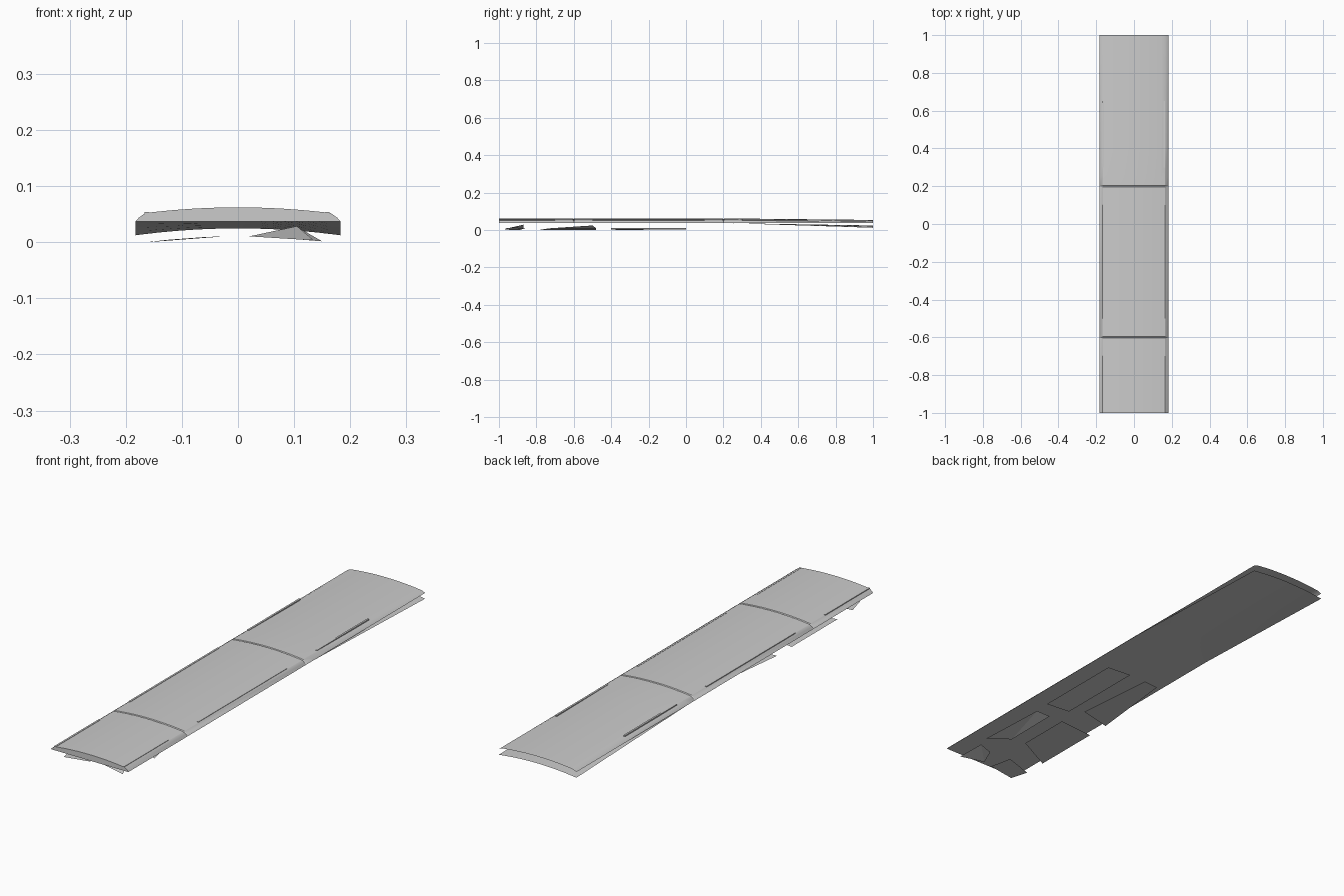
import bpy, bmesh, math
from mathutils import Vector

cube = bpy.data.objects.get("Cube")
if cube:
    bpy.data.objects.remove(cube, do_unlink=True)

grey = bpy.data.materials.new("light_grey")
grey.use_nodes = True
grey.diffuse_color = (0.6, 0.6, 0.6, 1)
grey.node_tree.nodes["Principled BSDF"].inputs["Base Color"].default_value = (0.6, 0.6, 0.6, 1)

HALF = 0.183      # half width of the panel
FOLD = 0.25       # where the two skins begin to part
EDGE_Z = 0.04


def add_object(name, bm, smooth=True):
    mesh = bpy.data.meshes.new(name)
    bm.to_mesh(mesh)
    bm.free()
    mesh.materials.append(grey)
    obj = bpy.data.objects.new(name, mesh)
    bpy.context.collection.objects.link(obj)
    if smooth:
        bpy.ops.object.select_all(action="DESELECT")
        obj.select_set(True)
        bpy.context.view_layer.objects.active = obj
        bpy.ops.object.shade_smooth_by_angle(angle=math.radians(25))
    return obj


def loft(bm, xs, ys, height):
    """Grid of quads over x and y, facing up."""
    rows = [[bm.verts.new((x, y, height(x, y))) for x in xs] for y in ys]
    for a, b in zip(rows, rows[1:]):
        for i in range(len(xs) - 1):
            bm.faces.new((a[i], a[i + 1], b[i + 1], b[i]))
    return rows


def spread(y):
    return max(0.0, (y - FOLD) / (1 - FOLD))


def sag(x):
    return 0.0123 * (x / HALF) ** 2


def top_height(x, y):
    if abs(x) > HALF - 0.001:
        return EDGE_Z
    z = 0.0655 - 0.008 * spread(y) - sag(x)
    if abs(x) > 0.17:
        z = (z + EDGE_Z) / 2
    if any(abs(y - s) < 0.001 for s in SEAMS):
        z -= 0.003
    return z


def bottom_height(x, y):
    return EDGE_Z - spread(y) * (0.012 + sag(x))


SEAMS = (-0.6, 0.2)
inner = [-0.165 + 0.33 * i / 16 for i in range(17)]
xs = [-HALF, -0.177] + inner + [0.177, HALF]

# Upper skin with seam grooves and a closed front end
ys = [-1, FOLD, 0.4, 0.55, 0.7, 0.85, 1]
for s in SEAMS:
    ys += [s - 0.004, s, s + 0.004]
bm = bmesh.new()
rows = loft(bm, xs, sorted(ys), top_height)
bm.faces.new(list(reversed(rows[0])))
add_object("upper_skin", bm)

# Lower skin: flat at the front, bowed and drooping at the back
bm = bmesh.new()
loft(bm, xs, [-1, -0.4, FOLD, 0.4, 0.6, 0.8, 1], bottom_height)
bmesh.ops.reverse_faces(bm, faces=bm.faces[:])
add_object("lower_skin", bm)

# Thin rails along both long edges
for side, x in (("right", -0.163), ("left", 0.159)):
    for part, y0, y1 in (("front", -1, -0.7), ("middle", -0.5, 0.1), ("back", 0.3, 0.65)):
        bm = bmesh.new()
        bmesh.ops.create_cube(bm, size=1)
        z = 0.055
        for v in bm.verts:
            v.co = Vector((x + v.co.x * 0.008, (y0 + y1) / 2 + v.co.y * (y1 - y0),
                           z + v.co.z * 0.005))
        add_object(f"{side}_{part}_rail", bm, smooth=False)


# Loose plates hanging below the panel; a third value overrides the height
def plate(name, corners):
    bm = bmesh.new()
    verts = []
    for c in corners:
        z = c[2] if len(c) > 2 else 0.014 - 0.4 * c[0] ** 2
        verts.append(bm.verts.new((c[0], c[1], z)))
    bm.faces.new(verts[:3])
    bm.faces.new((verts[0], verts[2], verts[3]))
    bmesh.ops.recalc_face_normals(bm, faces=bm.faces[:])
    if bm.faces[:][0].normal.z > 0:
        bmesh.ops.reverse_faces(bm, faces=bm.faces[:])
    add_object(name, bm, smooth=False)


plate("left_front_plate", [(0.02, -0.95), (0.135, -0.97), (0.105, -0.87, 0.032), (0.055, -0.87)])
plate("left_middle_plate", [(0.055, -0.73), (0.15, -0.78), (0.11, -0.5, 0.028), (0.058, -0.48)])
plate("left_back_plate", [(0.02, -0.4), (0.14, -0.4), (0.14, 0), (0.02, 0)])
plate("right_front_plate", [(-0.025, -0.96), (-0.143, -0.97), (-0.163, -0.89), (-0.045, -0.86)])
plate("right_middle_plate", [(-0.01, -0.72), (-0.163, -0.79), (-0.163, -0.48), (-0.01, -0.48)])
plate("right_back_plate", [(-0.03, -0.36), (-0.163, -0.38), (-0.125, 0), (-0.06, 0)])

# Lowest plate corners rest on the ground
bpy.context.view_layer.update()
low = min((o.matrix_world @ v.co).z for o in bpy.context.collection.objects
          if o.type == "MESH" and o.data.materials and o.data.materials[0] == grey
          for v in o.data.vertices)
for o in bpy.context.collection.objects:
    if o.type == "MESH" and o.data.materials and o.data.materials[0] == grey:
        o.location.z -= low
